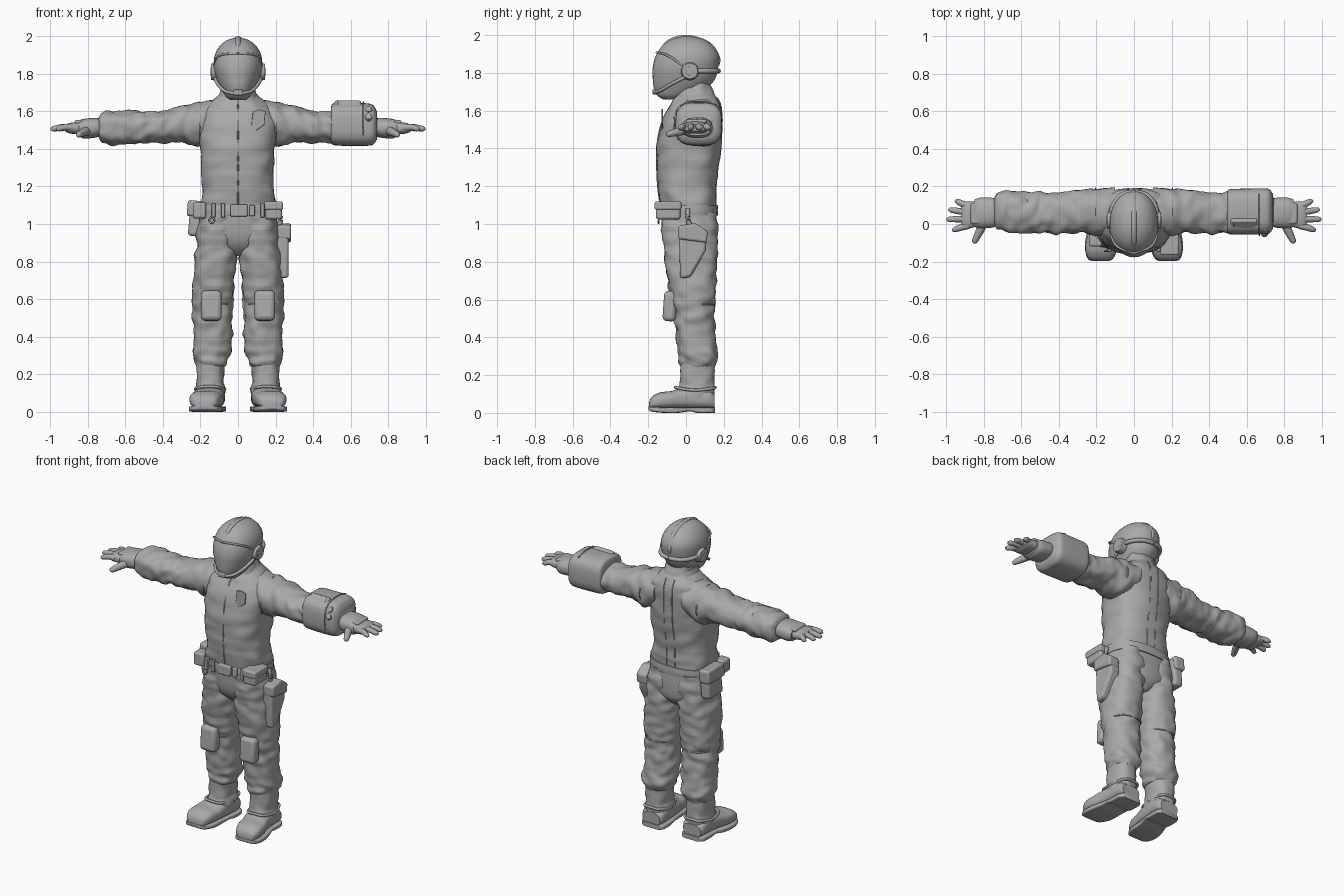
import bpy, bmesh, math
from mathutils import Vector, Matrix, noise

CM = 0.01  # tables below are in hundredths of a unit

old = bpy.data.objects.get("Cube")
if old:
    bpy.data.objects.remove(old, do_unlink=True)

grey = bpy.data.materials.new("suit_grey")
grey.use_nodes = True
COLOUR = (0.4, 0.4, 0.4, 1)
grey.diffuse_color = COLOUR
grey.node_tree.nodes["Principled BSDF"].inputs["Base Color"].default_value = COLOUR

parts = []


def finish(bm, name, mirror=False, bevel=0):
    """Turn a bmesh into a finished object."""
    bmesh.ops.recalc_face_normals(bm, faces=bm.faces)
    mesh = bpy.data.meshes.new(name)
    bm.to_mesh(mesh)
    bm.free()
    mesh.materials.append(grey)
    ob = bpy.data.objects.new(name, mesh)
    bpy.context.collection.objects.link(ob)
    if bevel:
        mod = ob.modifiers.new("round_edges", "BEVEL")
        mod.width, mod.segments = bevel * CM, 3
    if mirror:
        ob.modifiers.new("other_side", "MIRROR")
    parts.append(ob)
    return ob


def skin(rings):
    """Bridge a list of equal rings and cap both ends."""
    bm = bmesh.new()
    loops = [[bm.verts.new(p) for p in ring] for ring in rings]
    n = len(loops[0])
    for lower, upper in zip(loops, loops[1:]):
        for j in range(n):
            k = (j + 1) % n
            bm.faces.new((lower[j], lower[k], upper[k], upper[j]))
    bm.faces.new(loops[0])
    bm.faces.new(loops[-1])
    return bm


def smooth_rows(rows, steps):
    """Interpolate table rows with a Catmull-Rom spline."""
    rows = [Vector(r) for r in rows]
    out = []
    for i in range(len(rows) - 1):
        b, c = rows[i], rows[i + 1]
        a, d = rows[max(i - 1, 0)], rows[min(i + 2, len(rows) - 1)]
        for s in range(steps):
            t = s / steps
            out.append(b + (c - a) * (t / 2) + (a * 2 - b * 5 + c * 4 - d) * (t * t / 2)
                       + (b * 3 - a - c * 3 + d) * (t ** 3 / 2))
    return out + [rows[-1]]


def loft(name, axis, rows, power=2.0, mirror=False, wrinkle=0, sides=40, steps=4, edit=None):
    """Rows are (position, low a, high a, low b, high b) along the axis."""
    rings = []
    for t, a0, a1, b0, b1 in smooth_rows(rows, steps):
        ring = []
        for j in range(sides):
            ang = math.tau * j / sides
            c, s = math.cos(ang), math.sin(ang)
            u = math.copysign(abs(c) ** (2 / power), c)
            v = math.copysign(abs(s) ** (2 / power), s)
            # folds run around the limb, so they vary faster along it
            fold = wrinkle * noise.noise(Vector((c * 1.6, s * 1.6 + t * .05, t * .22)))
            a = (a0 + a1) / 2 + u * ((a1 - a0) / 2 + fold)
            b = (b0 + b1) / 2 + v * ((b1 - b0) / 2 + fold)
            p = {"X": (t, a, b), "Y": (a, t, b), "Z": (a, b, t)}[axis]
            ring.append(Vector(p) * CM)
        rings.append(ring)
    bm = skin(rings)
    if edit:
        edit(bm, sides)
    return finish(bm, name, mirror)


def tube(name, points, radii, mirror=False, flat=1.0, steps=5):
    """Round strip along a smooth path; radii may be one number or a list."""
    if not isinstance(radii, (list, tuple)):
        radii = [radii] * len(points)
    path = smooth_rows([(*p, r) for p, r in zip(points, radii)], steps)
    rings = []
    for i, q in enumerate(path):
        tangent = path[min(i + 1, len(path) - 1)].xyz - path[max(i - 1, 0)].xyz
        side = tangent.cross(Vector((0, 0, 1)))
        if side.length < tangent.length * .2:
            side = Vector((1, 0, 0))
        side.normalize()
        up = side.cross(tangent).normalized() * flat
        rings.append([(q.xyz + (side * math.cos(w) + up * math.sin(w)) * q.w) * CM
                      for w in (math.tau * j / 12 for j in range(12))])
    return finish(skin(rings), name, mirror)


def box(name, x, y, z, bevel=1.0, mirror=False, tilt=(0, "X")):
    """Rounded block spanning the given ranges, tilted about its middle."""
    bm = bmesh.new()
    bmesh.ops.create_cube(bm, size=CM)
    spans = (x, y, z)
    mid = Vector([(lo + hi) / 2 * CM for lo, hi in spans])
    size = Matrix.Diagonal([hi - lo for lo, hi in spans] + [1])
    bm.transform(Matrix.Translation(mid) @ Matrix.Rotation(math.radians(tilt[0]), 4, tilt[1]) @ size)
    return finish(bm, name, mirror, bevel)


def plate(name, outline, axis, lo, hi, bevel=.5):
    """Flat outline pushed out along one axis."""
    place = {"X": lambda a, b, t: (t, a, b), "Y": lambda a, b, t: (a, t, b)}[axis]
    rings = [[Vector(place(a, b, t)) * CM for a, b in outline] for t in (lo, hi)]
    return finish(skin(rings), name, bevel=bevel)


def disc(name, centre, radius, depth, axis, mirror=False):
    bm = bmesh.new()
    bmesh.ops.create_cone(bm, cap_ends=True, segments=28, radius1=radius * CM,
                          radius2=radius * .85 * CM, depth=depth * CM)
    turn = Vector((0, 0, 1)).rotation_difference(Vector(axis)).to_matrix().to_4x4()
    bm.transform(Matrix.Translation(Vector(centre) * CM) @ turn)
    return finish(bm, name, mirror, .3)


# Suit body
torso = [(105, -20, 20, -13, 16), (112, -20, 20, -14, 16), (120, -19, 19, -15, 16),
         (130, -19.3, 19.3, -15.5, 17), (140, -20, 20, -15.5, 18.5), (150, -21, 21, -14, 19),
         (158, -20.5, 20.5, -11, 19), (163, -17, 17, -8, 18.5), (167, -12, 12, -6, 16.5),
         (170, -9, 9, -5, 14), (178, -8, 8, -4, 12)]
loft("torso", "Z", torso, 2.5, wrinkle=1.2)
loft("collar", "Z", [(166, -11, 11, -6.5, 15.5), (169, -10, 10, -6, 14.5), (172, -9, 9, -5.5, 13.5)], 2.2)
loft("pelvis", "Z", [(83, -3, 3, -5, 11), (88, -13, 13, -10, 15.5), (95, -20, 20, -12.5, 16.5),
                     (107, -20.3, 20.3, -13.3, 16)], 2.5)
tube("front_zip", [(0, r[3] + .1, r[0]) for r in torso[:9]], .4)
tube("back_seam", [(3, r[4] - .1, r[0]) for r in torso[:9]], .35, mirror=True)

# Legs and sleeves
loft("trouser_leg", "Z", [
    (106, 0, 20.3, -13, 16), (98, -.5, 21.5, -13, 16.5), (88, 0, 22.7, -12, 16.5),
    (78, .8, 23.5, -11, 16.3), (66, 2, 24, -9, 16), (57, 2.5, 24, -7, 15), (48, 3, 23.7, -6, 15),
    (38, 3.5, 23.7, -5, 16), (30, 4.5, 23.8, -4, 16.5), (26, 5.5, 23, -3.5, 16),
    (24, 7, 22, -2.5, 15)], 2.3, True, wrinkle=1.5, steps=6)
tube("knee_seam", [(3, 3, 57.5), (7, -5.5, 57.5), (13.5, -7.5, 57.5), (21, -5, 57.5), (24, 4, 57.5),
                   (20, 13, 57.5), (13, 15.3, 57.5), (6, 13, 57.5), (3, 4, 57.5)], .4, True)
loft("sleeve", "X", [
    (10, -6, 18.5, 144, 166.5), (20, -6, 19, 141, 164.8), (30, -4.5, 18, 143.5, 162.7),
    (40, -5, 17, 143, 160.3), (48, -5, 16.5, 143.5, 159.5), (52, -5, 16.5, 142.5, 160),
    (62, -5, 17, 142.3, 160.3), (70, -4, 17.5, 142.3, 160), (73, -3, 16.5, 144, 159),
    (74.5, 0, 14, 147, 156)], 2.2, True, wrinkle=1.5, steps=6)
tube("shoulder_seam", [(20.5, y, z) for y, z in
                       ((-4, 145), (-6.2, 152), (-2, 161), (7, 164.8), (15, 161), (19, 153), (16, 145))], .4, True)

# Boots
loft("boot_shaft", "Z", [(8, 7, 22.5, -5, 15), (13, 7, 22.3, -4, 15.2), (17, 7.5, 22, -3.2, 15),
                         (27, 7, 22.3, -3, 15)], 2.5, True, wrinkle=.8)
loft("boot_foot", "Y", [(-19.5, 14, 22, 2, 5.5), (-18.3, 11.5, 24.3, 2, 8.3), (-14, 9.3, 25.8, 2, 10.8),
                        (-8, 8.3, 25.3, 2, 11.5), (-3, 7.5, 24, 2, 13), (5, 7, 22.8, 2, 13.5),
                        (12, 7, 22.3, 2, 12.5), (15, 8.5, 21, 2, 10)], 2.7, True)
loft("boot_sole", "Y", [(-19.8, 14, 22, 1.5, 3.5), (-18.3, 11, 24.8, .7, 3.3), (-12, 8.5, 26.2, 0, 3),
                        (-4, 8, 25, 0, 3), (2, 7, 23.3, .8, 3), (6, 6.5, 23, 0, 3),
                        (13, 6.5, 22.7, 0, 3), (15.4, 8.5, 20.5, 0, 3)], 6, True)
tube("ankle_strap", [(7.5, 4, 12), (10, -4, 13), (15, -5.5, 13.5), (21, -3.5, 13), (22.7, 5, 12),
                     (20, 14, 13), (14.5, 15.5, 13.5), (9, 14, 13), (7, 5, 12)], .8, True)

# Gloves
loft("glove_cuff", "X", [(73, -1, 13.5, 147, 156), (76, -2, 14, 146, 156.5), (82, -2.3, 14, 145.5, 156),
                         (85, -1.5, 13, 146.8, 155)], 2.4, True)
loft("palm", "X", [(82, -.5, 12, 148, 154.5), (86, -2, 12, 147.8, 154.3), (90, -2.5, 11.8, 148.3, 153.7),
                   (92, -1.5, 11, 149.3, 152.7)], 2.6, True)
box("hand_guard", (81, 87), (0, 11), (153, 155.3), 1, True)
for label, base, tip, reach in (("index", -.8, -3, 96.5), ("middle", 2.7, 2.5, 99.4),
                                ("ring", 6.2, 7.5, 98.5), ("little", 9.6, 12, 95)):
    mid = (base + tip) / 2
    tube(label + "_finger", [(88, base, 151.3), ((88 + reach) / 2, mid, 151.5), (reach - 1, tip, 150.7),
                             (reach + .4, tip, 150.5)], [1.9, 1.7, 1.4, .5], True)
tube("thumb", [(80, 1, 150), (82, -3.5, 149), (84, -7.5, 148), (85, -9.6, 147.5), (85.3, -10.3, 147.4)],
     [2.5, 2.2, 1.8, 1.4, .5], True)

# Left forearm unit
loft("forearm_unit", "X", [(49.5, -4, 17, 143.5, 162.5), (51, -5.5, 18.5, 142, 164.3), (58, -5.6, 18.8, 141.6, 164.5),
                           (68, -5.6, 19, 141.6, 164.3), (72, -5, 18.5, 142.3, 163.3), (74, -2.5, 16, 145, 160)], 3.2)
box("forearm_screen", (51.5, 65.5), (-5, 4), (159.5, 163.5), .8, tilt=(42, "X"))
box("screen_face", (53, 64), (-4.2, 2), (162.8, 163.8), .3, tilt=(42, "X"))
for name, z in (("upper_knob", 160.5), ("lower_knob", 156.5)):
    disc(name, (69.5, -5 + (z - 156) * .4, z), 2, 3, (0, -1, .7))
tube("unit_band", [(66.8, y, z) for y, z in
                   ((-5, 147), (-6, 153), (-4.6, 160.5), (0, 164), (9, 164.8), (16, 163))], .4)

# Helmet with a sunken visor
def sink_visor(bm, sides):
    bm.faces.ensure_lookup_table()
    front = [f for f in bm.faces if len(f.verts) == 4 and 1.70 < f.calc_center_median().z < 1.905
             and sides * .6 <= f.index % sides < sides * .9]
    bmesh.ops.recalc_face_normals(bm, faces=bm.faces)
    bmesh.ops.inset_region(bm, faces=front, thickness=.006, depth=-.005, use_even_offset=True)


loft("helmet", "Z", [
    (166, -4, 4, -12, -4), (168, -6.5, 6.5, -15.3, 3), (172, -9, 9, -17, 11), (177, -11.3, 11.3, -17.6, 15.5),
    (183, -12.8, 12.8, -17.6, 17), (189, -12.6, 12.6, -16, 17.3), (194, -10.3, 10.3, -12.8, 14.5),
    (197.5, -6.5, 6.5, -8, 9.5), (199.2, -2, 2, -2.5, 3.5)], 2.1, steps=5, edit=sink_visor)
tube("helmet_crest", [(0, -14, 191), (0, -9.5, 196.3), (0, -2, 198.9), (0, 6, 198), (0, 13, 194.5),
                      (0, 17, 188), (0, 17, 184)], [.8, 1.3, 1.4, 1.4, 1.4, 1.3, .8], flat=.8)
disc("ear_cup", (12.5, 2, 181), 5, 4, (1, 0, 0), True)
disc("ear_cap", (14, 2, 181), 2.8, 1.2, (1, 0, 0), True)
tube("rear_band", [(12.5, 4, 181), (10.8, 10.5, 181), (6.5, 15.5, 181), (0, 17.2, 181)], 1.3, True)
tube("jaw_guard", [(12.3, 0, 178), (10.8, -7, 174.5), (7.3, -13, 171), (3, -16, 169.7), (0, -16.6, 169.5)],
     .9, True)
tube("brow_edge", [(12.4, -2, 184), (11.8, -7.5, 188), (8.3, -12.5, 190.3), (0, -15.6, 190.8)], .6, True)
box("chin_vent", (-2.5, 2.5), (-17.7, -14), (168.5, 171.5), .6)

# Belt, buckle and pouches
loft("belt", "Z", [(104.5, -21, 21, -14, 16.8), (107, -21.2, 21.2, -14.3, 17), (110, -21, 21, -14, 16.8)], 2.5)
box("buckle", (-4, 5), (-15.8, -12), (104, 110.5), .7)
box("buckle_tab", (6, 9), (-15, -12), (104.3, 110), .5)
for x in (-13, -8, 13):
    box("belt_loop", (x - 1, x + 1), (-14.8, -11), (103.5, 111), .4)
tube("key_ring", [(-14, -14, 104), (-15.5, -14.5, 102), (-14, -14.5, 100.5), (-12.5, -14.5, 102), (-14, -14, 104)], .5)
box("left_pouch", (14.5, 23.5), (-16, -3), (102.5, 111.5), 1.3)
box("left_pouch_flap", (14, 24), (-16.6, -2.5), (107.5, 112), 1)
box("right_pouch", (-26, -19.5), (-1, 14), (93.5, 111), 1.8, tilt=(5, "Y"))
box("right_pouch_flap", (-27, -19.5), (-2, 15), (104, 112.5), 1.3, tilt=(5, "Y"))
box("right_front_pouch", (-24, -17), (-12, -4), (103, 111.5), 1.2)

# Holster, knee pads and chest patch
holster = [(-4, 98.5), (5, 100), (11, 95), (10.5, 86), (2.5, 72), (-3, 71)]
plate("holster", holster, "X", 20, 27, 1.5)
plate("holster_flap", [(-4, 92), (-4.2, 99), (5, 100.5), (11.5, 96), (11, 90), (4, 91)], "X", 21, 28.3, 1.2)
tube("holster_strap", [(22, 2, 99), (22.8, 1, 103), (21.8, 1, 108)], [1.5, 1.2, 1.2])
box("knee_pad", (8.7, 19.7), (-12, -5), (48.5, 64.5), 2.3, True, (-4, "X"))
plate("chest_patch", [(7, 151), (10, 150), (14, 153), (14.7, 160), (11, 161), (8, 160), (7.5, 156)],
      "Y", -12.9, -12.2, .2).rotation_euler.x = 0

# Smooth shading that keeps edges sharp
bpy.ops.object.select_all(action="DESELECT")
for ob in parts:
    ob.select_set(True)
bpy.context.view_layer.objects.active = parts[0]
bpy.ops.object.shade_smooth_by_angle(angle=math.radians(40))
